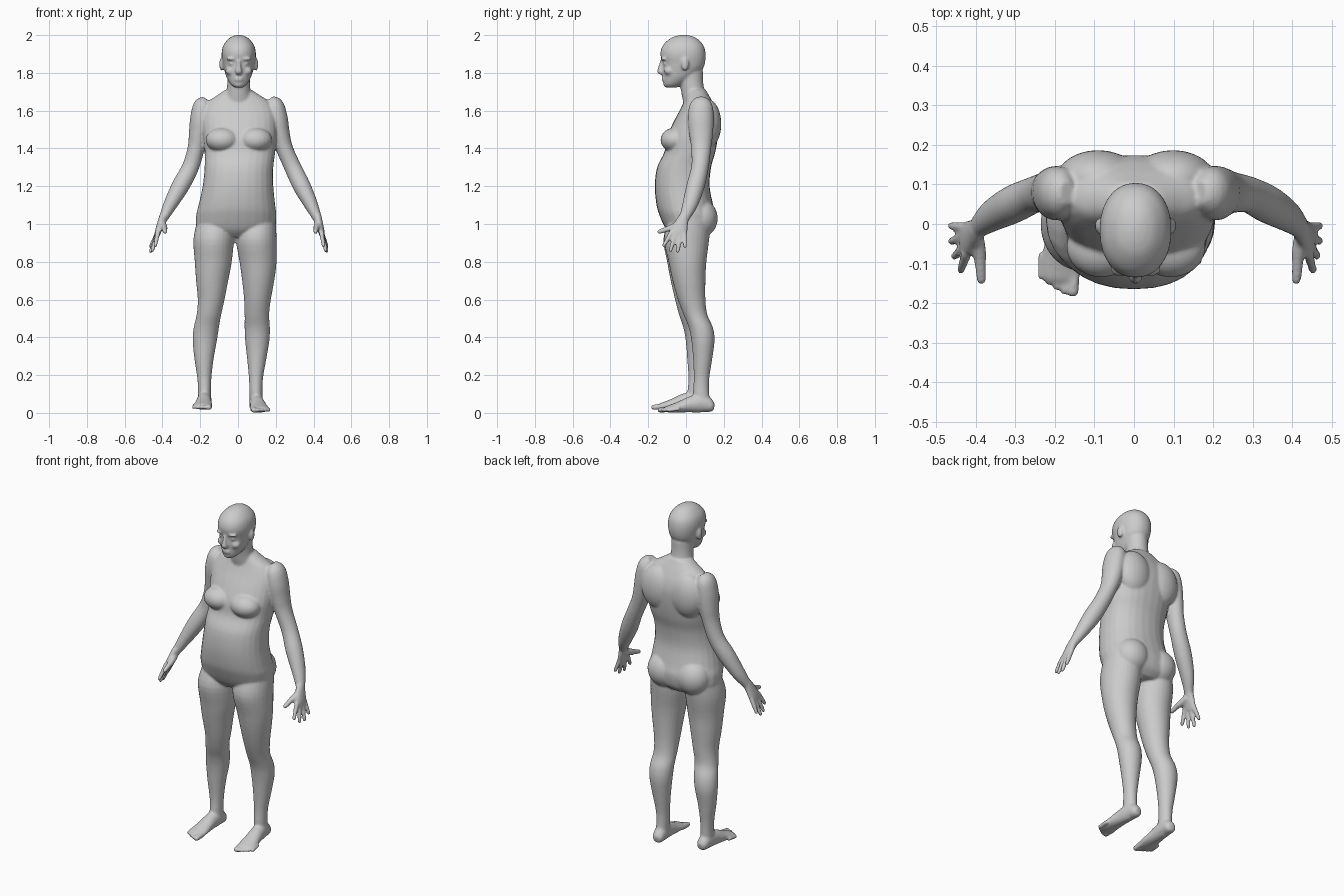
import bpy, bmesh, math
from mathutils import Vector, Matrix

bm = bmesh.new()
X, Y, Z = Vector((1, 0, 0)), Vector((0, 1, 0)), Vector((0, 0, 1))


def spline(rows, steps=4):
    """Catmull-Rom through rows of numbers."""
    out = []
    for i in range(len(rows) - 1):
        quad = zip(rows[max(i - 1, 0)], rows[i], rows[i + 1], rows[min(i + 2, len(rows) - 1)])
        quad = list(quad)
        for k in range(steps):
            t = k / steps
            out.append([b + 0.5 * t * (c - a + t * (2 * a - 5 * b + 4 * c - d + t * (3 * (b - c) + d - a)))
                        for a, b, c, d in quad])
    return out + [list(rows[-1])]


def loft(rows, ref=Y, axis=None, power=2.0, n=28):
    """Skin rings (x, y, z, half width, half depth) along a path."""
    pts = spline(rows)
    cs = [Vector(p[:3]) for p in pts]
    rings = []
    for i, p in enumerate(pts):
        t = axis or (cs[min(i + 1, len(cs) - 1)] - cs[max(i - 1, 0)]).normalized()
        u = ref.cross(t).normalized()
        v = t.cross(u)
        ring = []
        for k in range(n):
            c, s = math.cos(k * math.tau / n), math.sin(k * math.tau / n)
            c = math.copysign(abs(c) ** (2 / power), c)
            s = math.copysign(abs(s) ** (2 / power), s)
            ring.append(bm.verts.new(cs[i] + u * c * max(p[3], .002) + v * s * max(p[4], .002)))
        rings.append(ring)
    for r, q in zip(rings, rings[1:]):
        for k in range(n):
            bm.faces.new((r[k], r[(k + 1) % n], q[(k + 1) % n], q[k]))
    bm.faces.new(rings[0][::-1])
    bm.faces.new(rings[-1])


def ball(x, y, z, rx, ry, rz):
    m = Matrix.Translation((x, y, z)) @ Matrix.Diagonal((rx, ry, rz, 1))
    bmesh.ops.create_uvsphere(bm, u_segments=24, v_segments=16, radius=1, matrix=m)


def digit(a, b, r0, r1, ref=Y):
    """Finger or toe: tapered rod with a rounded tip."""
    a, b = Vector(a), Vector(b)
    rows = []
    for t, r in ((0, r0), (.5, (r0 + r1) / 2), (.86, r1), (.96, r1 * .75), (1, r1 * .3)):
        rows.append((*a.lerp(b, t), r, r))
    loft(rows, ref, n=14)


# Torso, with pelvis at the bottom and shoulder slope at the top
loft([(-.02, .02, .93, .08, .085), (-.015, .02, .97, .195, .125), (-.01, .01, 1.04, .212, .148),
      (-.006, -.006, 1.10, .203, .15), (0, -.02, 1.20, .187, .145), (.005, -.01, 1.30, .182, .143),
      (.01, .02, 1.38, .187, .135), (.01, .034, 1.46, .195, .135), (.006, .054, 1.54, .20, .12),
      (.004, .064, 1.60, .195, .098), (.004, .064, 1.65, .16, .075), (.003, .06, 1.68, .115, .062),
      (.002, .055, 1.71, .07, .05)], axis=Z, power=2.25)
for s in (-1, 1):
    ball(s * .088 + .005, -.058, 1.445, .088, .077, .065)     # chest
    ball(s * .095 - .012, .08, 1.03, .098, .088, .10)         # buttock
    ball(s * .095 + .004, .115, 1.53, .105, .072, .13)        # shoulder blade

# Neck and head
loft([(.002, .065, 1.62, .09, .075), (.002, .042, 1.68, .068, .064), (.003, .03, 1.74, .06, .062),
      (.004, .02, 1.81, .06, .07)], axis=Z)
HX = .004
loft([(HX, -.078, 1.722, .02, .026), (HX, -.068, 1.738, .042, .05), (HX, -.04, 1.775, .064, .08),
      (HX, -.02, 1.815, .077, .104), (HX, -.012, 1.85, .085, .112), (HX, -.016, 1.90, .091, .12),
      (HX, -.015, 1.945, .082, .108), (HX, -.013, 1.98, .055, .074), (HX, -.012, 1.995, .03, .042),
      (HX, -.012, 2.001, .008, .01)], axis=Z, power=2.15)
loft([(HX, -.126, 1.868, .009, .01), (HX, -.132, 1.835, .011, .014), (HX, -.135, 1.805, .018, .017),
      (HX, -.13, 1.792, .012, .01)], axis=Z, n=16)            # nose
for s in (-1, 1):
    ball(HX + s * .036, -.115, 1.874, .03, .018, .009)        # brow
    ball(HX + s * .036, -.106, 1.849, .016, .015, .011)       # eye
    ball(HX + s * .045, -.09, 1.81, .026, .026, .022)         # cheek
    ball(HX + s * .091, -.005, 1.846, .012, .02, .035)        # ear
for z in (1.773, 1.762):
    ball(HX, -.113, z, .026, .017, .007)                      # lips
ball(HX, -.1, 1.738, .024, .02, .016)                         # chin

# Legs: shared profile (z, half width, half depth), separate centre lines
PROFILE = [(1.02, .095, .11), (.92, .107, .12), (.80, .098, .10), (.70, .085, .087), (.60, .071, .073),
           (.52, .065, .063), (.45, .067, .064), (.38, .064, .061), (.28, .05, .05), (.18, .037, .041),
           (.10, .034, .043), (.04, .035, .045)]
LEFT = [(-.12, .02), (-.129, .0), (-.131, 0), (-.137, .006), (-.142, .015), (-.154, .026), (-.168, .05),
        (-.176, .06), (-.18, .057), (-.178, .054), (-.177, .05), (-.177, .053)]
RIGHT = [(.105, .02), (.097, .003), (.106, .008), (.107, .016), (.103, .03), (.10, .05), (.102, .079),
         (.102, .09), (.099, .088), (.095, .082), (.095, .08), (.097, .087)]
FOOT = [(-.062, .03, .018, .018), (-.045, .034, .032, .032), (0, .05, .037, .049), (.06, .044, .04, .043),
        (.11, .033, .045, .032), (.16, .023, .05, .022), (.19, .018, .046, .016), (.2, .016, .035, .01)]
TOES = [(.235, .016), (.232, .012), (.223, .011), (.211, .011), (.197, .0105)]
for s, line, turn, lift in ((-1, LEFT, .05, .016), (1, RIGHT, .1, .001)):
    loft([(x, y, z, a, b) for (z, a, b), (x, y) in zip(PROFILE, line)][::-1], axis=Z)
    ax, ay = line[-1]
    fwd = Vector((s * math.sin(turn), -math.cos(turn), 0))
    out = Vector((s * math.cos(turn), math.sin(turn), 0))
    base = Vector((ax, ay, lift))
    loft([(*(base + fwd * d + Z * h), a, b) for d, h, a, b in FOOT], ref=Z)
    for i, (tip, r) in enumerate(TOES):
        side = out * (-.034 + .0205 * i)
        digit(base + side + fwd * (tip - .07) + Z * .02, base + side + fwd * tip + Z * .012, r, r * .9, Z)

# Arms and hands: (y, z, half width, half depth) with a centre line per side
ARM = [(.08, 1.662, .022, .03), (.08, 1.63, .05, .06), (.078, 1.56, .057, .069), (.08, 1.48, .052, .063),
       (.08, 1.40, .045, .053), (.074, 1.30, .045, .046), (.05, 1.20, .047, .048), (.02, 1.10, .036, .04),
       (-.01, 1.03, .024, .027), (-.02, 1.01, .022, .03)]
ARM_X = {-1: (.168, .184, .196, .208, .222, .252, .305, .36, .395, .403),
         1: (.168, .19, .206, .222, .246, .29, .338, .388, .42, .426)}
for s, xs in ARM_X.items():
    loft([(s * x, y, z, a, b) for x, (y, z, a, b) in zip(xs, ARM)])
    w = xs[-2]
    k = 1 if s < 0 else .75                                   # outward lean of the hand
    loft([(s * w, -.01, 1.04, .022, .027), (s * (w + .014 * k), -.025, 1.0, .02, .037),
          (s * (w + .028 * k), -.037, .96, .017, .044), (s * (w + .036 * k), -.042, .935, .013, .042)])
    for y0, y1, z1, dx in ((-.074, -.122, .878, .045), (-.052, -.085, .85, .062),
                           (-.029, -.045, .845, .071), (-.008, -.004, .872, .072)):
        digit((s * (w + .028 * k), y0, .96), (s * (w + dx * k), y1, z1), .0135, .0105)
    digit((s * (w + .005), -.03, 1.0), (s * (w - .008), -.095, .972), .021, .017, X)
    digit((s * (w - .005), -.08, .98), (s * (w - .01), -.152, .955), .016, .012, X)

bmesh.ops.recalc_face_normals(bm, faces=bm.faces)
mesh = bpy.data.meshes.new("body")
bm.to_mesh(mesh)
bm.free()
body = bpy.data.objects.new("body", mesh)
bpy.context.collection.objects.link(body)

# Fuse the parts into one skin and soften the joins
fuse = body.modifiers.new("fuse", 'REMESH')
fuse.mode = 'VOXEL'
fuse.voxel_size = .0065
fuse.use_smooth_shade = True
soft = body.modifiers.new("soften", 'SMOOTH')
soft.factor = .5
soft.iterations = 5
